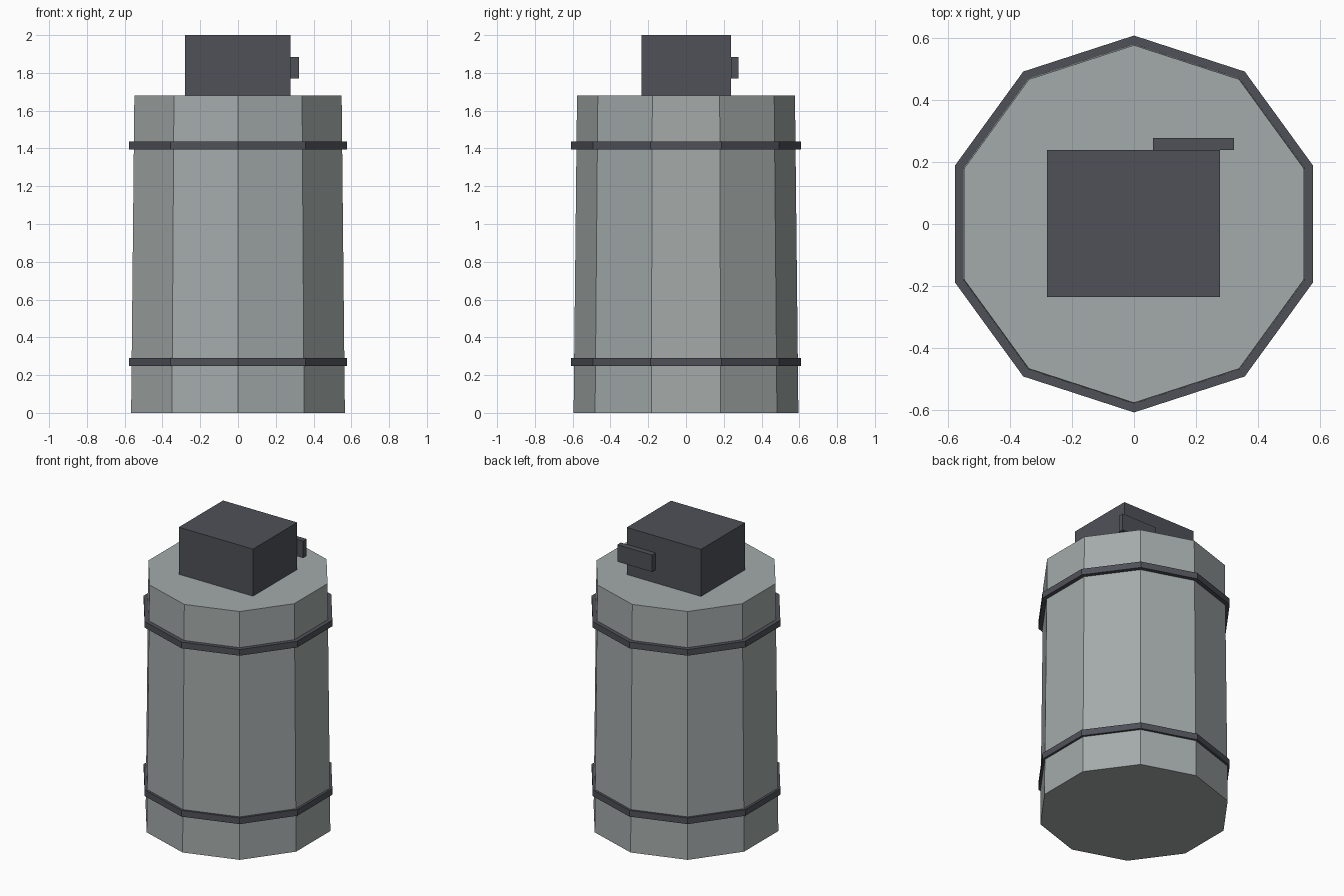
import bpy
import math

cube = bpy.data.objects.get("Cube")
if cube:
    bpy.data.objects.remove(cube, do_unlink=True)


def make_material(name, rgb):
    mat = bpy.data.materials.new(name)
    mat.use_nodes = True
    colour = (*rgb, 1.0)
    mat.diffuse_color = colour
    mat.node_tree.nodes["Principled BSDF"].inputs["Base Color"].default_value = colour
    return mat


steel = make_material("pale_grey_steel", (0.37, 0.405, 0.40))
iron = make_material("dark_slate_iron", (0.078, 0.083, 0.098))


def finish(name, mat):
    obj = bpy.context.object
    obj.name = name
    obj.data.materials.append(mat)


def drum(name, bottom_radius, top_radius, low, high, mat):
    """Ten-sided drum with a corner pointing to the back."""
    bpy.ops.mesh.primitive_cone_add(
        vertices=10, radius1=bottom_radius, radius2=top_radius,
        depth=high - low, location=(0, 0, (low + high) / 2))
    obj = bpy.context.object
    # Turn the mesh so that one corner lies exactly on +y
    corner = obj.data.vertices[0].co
    angle = math.pi / 2 - math.atan2(corner.y, corner.x)
    obj.rotation_euler.z = angle
    finish(name, mat)


def box(name, low, high, mat):
    centre = [(a + b) / 2 for a, b in zip(low, high)]
    bpy.ops.mesh.primitive_cube_add(size=1, location=centre)
    bpy.context.object.scale = [b - a for a, b in zip(low, high)]
    finish(name, mat)


# Slightly tapered canister
drum("canister_body", 0.595, 0.577, 0, 1.68, steel)

# Hoops around the canister
for name, height in (("lower_band", 0.27), ("upper_band", 1.415)):
    drum(name, 0.608, 0.608, height - 0.021, height + 0.021, iron)

# Cap block and the lever on its back
box("cap_block", (-0.28, -0.236, 1.68), (0.278, 0.239, 2.0), iron)
box("cap_lever", (0.061, 0.239, 1.77), (0.323, 0.277, 1.885), iron)
